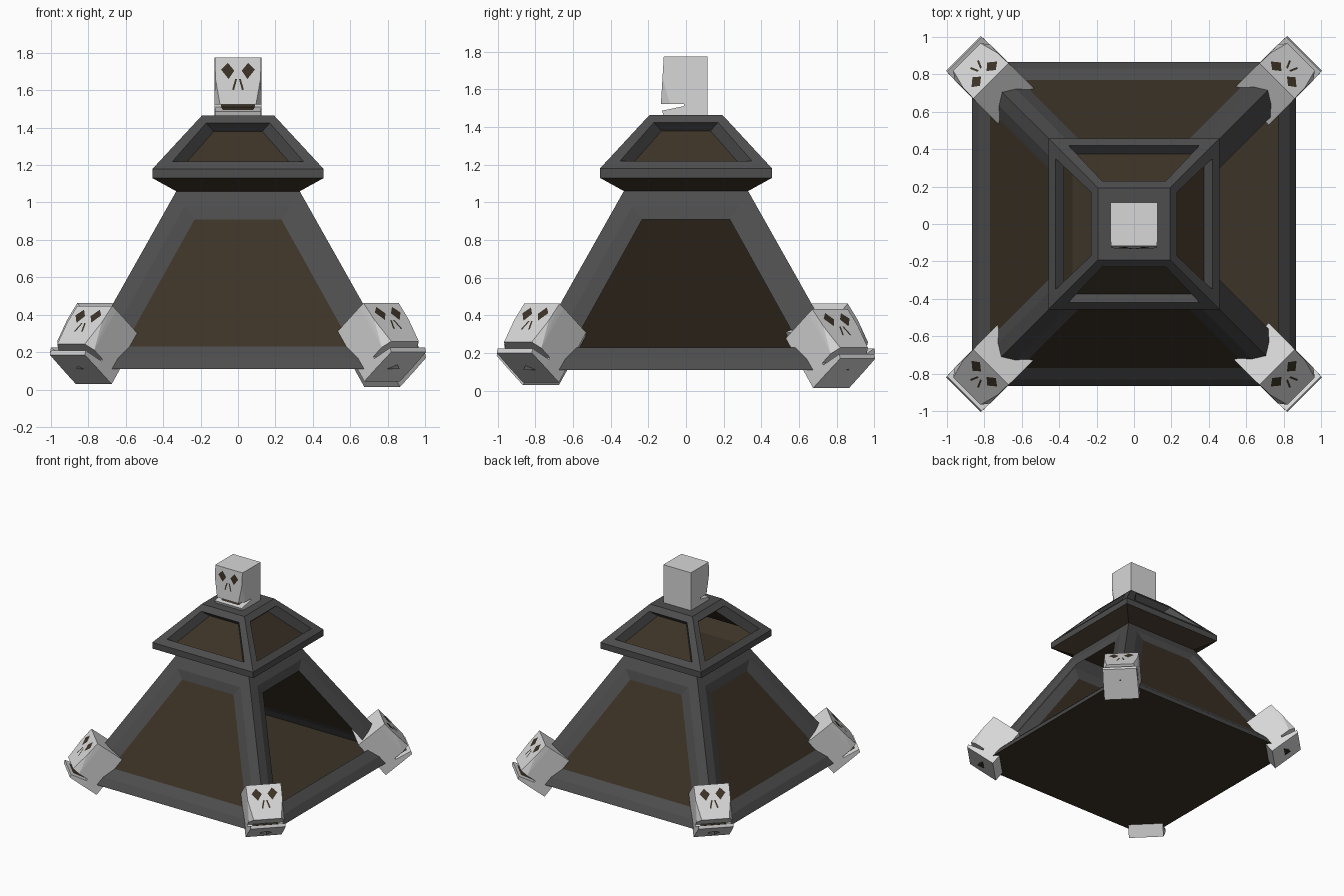
import bpy, bmesh, math
from mathutils import Matrix, Vector

if "Cube" in bpy.data.objects:
    bpy.data.objects.remove(bpy.data.objects["Cube"])


def material(name, rgb):
    m = bpy.data.materials.new(name)
    m.diffuse_color = (*rgb, 1)
    m.use_nodes = True
    m.node_tree.nodes["Principled BSDF"].inputs["Base Color"].default_value = m.diffuse_color
    return m


GREY = material("dark grey frame", (0.075, 0.075, 0.077))
BROWN = material("dark brown panel", (0.046, 0.033, 0.020))
BONE = material("pale bone", (0.68, 0.68, 0.68))


def finish(bm, name, mats, matrix=None):
    me = bpy.data.meshes.new(name)
    bm.to_mesh(me)
    bm.free()
    for m in mats:
        me.materials.append(m)
    ob = bpy.data.objects.new(name, me)
    bpy.context.collection.objects.link(ob)
    if matrix:
        ob.matrix_world = matrix
    return ob


def face(bm, pts, mat=0):
    f = bm.faces.new([bm.verts.new(p) for p in pts])
    f.material_index = mat


def loop(low, high):
    """Front-side trapezoid from (half width, depth, z) at bottom and top."""
    (a, ya, za), (b, yb, zb) = low, high
    return [Vector(p) for p in ((-a, -ya, za), (a, -ya, za), (b, -yb, zb), (-b, -yb, zb))]


def square(bm, h, z, up, mat):
    pts = [(-h, -h, z), (h, -h, z), (h, h, z), (-h, h, z)]
    face(bm, pts if up else pts[::-1], mat)


def framed_sides(bm, loops, open_side):
    """Four sloping sides: flat rim, bevelled reveal, recessed panel (one left open)."""
    for k in range(4):
        rot = Matrix.Rotation(k * math.pi / 2, 3, 'Z')
        ls = [[rot @ p for p in l] for l in loops]
        for o, i in zip(ls, ls[1:]):
            for j in range(4):
                n = (j + 1) % 4
                face(bm, (o[j], o[n], i[n], i[j]), 0)
        if k != open_side:
            face(bm, ls[-1], 1)


def plain_sides(bm, h0, z0, h1, z1, mat):
    for k in range(4):
        rot = Matrix.Rotation(k * math.pi / 2, 3, 'Z')
        face(bm, [rot @ p for p in loop((h0, h0, z0), (h1, h1, z1))], mat)


# Lower pyramid body, right side open
bm = bmesh.new()
framed_sides(bm, [loop((.865, .865, .11), (.33, .33, 1.06)),
                  loop((.74, .831, .17), (.285, .375, .98)),
                  loop((.61, .77, .23), (.232, .39, .91))], 1)
square(bm, .865, .11, False, 1)
bmesh.ops.remove_doubles(bm, verts=bm.verts, dist=1e-4)
finish(bm, "lower_body", [GREY, BROWN])

# Upper roof with flared brown underside, eave band and cap, left side open
bm = bmesh.new()
framed_sides(bm, [loop((.457, .457, 1.18), (.193, .193, 1.465)),
                  loop((.35, .42, 1.22), (.17, .23, 1.425)),
                  loop((.31, .375, 1.175), (.13, .18, 1.38))], 3)
plain_sides(bm, .457, 1.13, .457, 1.18, 0)
plain_sides(bm, .33, 1.06, .457, 1.13, 1)
square(bm, .33, 1.06, True, 1)
square(bm, .193, 1.465, True, 0)
bmesh.ops.remove_doubles(bm, verts=bm.verts, dist=1e-4)
finish(bm, "upper_roof", [GREY, BROWN])


def hull(bm, pts):
    """Convex block from mirrored (half width, y, z) points."""
    vs = [bm.verts.new((s * x, y, z)) for x, y, z in pts for s in (-1, 1)]
    bmesh.ops.convex_hull(bm, input=vs)


def front_y(z):
    return -.118 - .06 * (.31 - z)


def skull(name, matrix):
    bm = bmesh.new()
    # cranium with face narrowing towards the teeth
    hull(bm, [(.125, .115, .31), (.125, .115, .058), (.125, -.085, .058), (.125, -.085, .31),
              (.123, front_y(.31), .31), (.121, front_y(.2), .2), (.096, front_y(.058), .058)])
    # jaw hinge and wedge jaw
    hull(bm, [(.125, .115, 0), (.125, .115, .058), (.125, -.01, 0), (.125, -.01, .058)])
    hull(bm, [(.125, -.01, 0), (.125, -.01, .046), (.122, -.12, 0), (.122, -.128, .022)])
    bmesh.ops.dissolve_limit(bm, angle_limit=.01, verts=bm.verts, edges=bm.edges)
    # mouth lining, eye sockets and nostrils
    face(bm, [(x, -.012, z) for x, z in ((-.09, .046), (.09, .046), (.09, .058), (-.09, .058))], 1)
    face(bm, [(-.09, -.02, .046), (.09, -.02, .046), (.08, -.105, .0285), (-.08, -.105, .0285)], 1)
    eye = [(.09, .245), (.055, .282), (.02, .24), (.05, .195)]
    nostril = [(.005, .195), (.015, .195), (.031, .14), (.021, .136)]
    for shape in (eye, nostril):
        for s in (1, -1):
            pts = [(s * x, front_y(z) - .003, z) for x, z in shape]
            face(bm, pts[::-s], 1)
    finish(bm, name, [BONE, BROWN], matrix)


# Top skull and four corner skulls leaning back along the corner posts
skull("top_skull", Matrix.Translation((0, 0, 1.465)))
corners = [("front_right", 45, 0), ("back_right", 135, -.03),
           ("back_left", 225, 0), ("front_left", 315, -.015)]
for label, yaw, dz in corners:
    a = math.radians(yaw)
    pos = Vector((math.sin(a) * 1.085, -math.cos(a) * 1.085, .252 + dz))
    m = (Matrix.Translation(pos) @ Matrix.Rotation(a, 4, 'Z')
         @ Matrix.Rotation(math.radians(-38), 4, 'X') @ Matrix.Scale(1.08, 4)
         @ Matrix.Translation((0, 0, -.155)))
    skull(label + "_skull", m)
